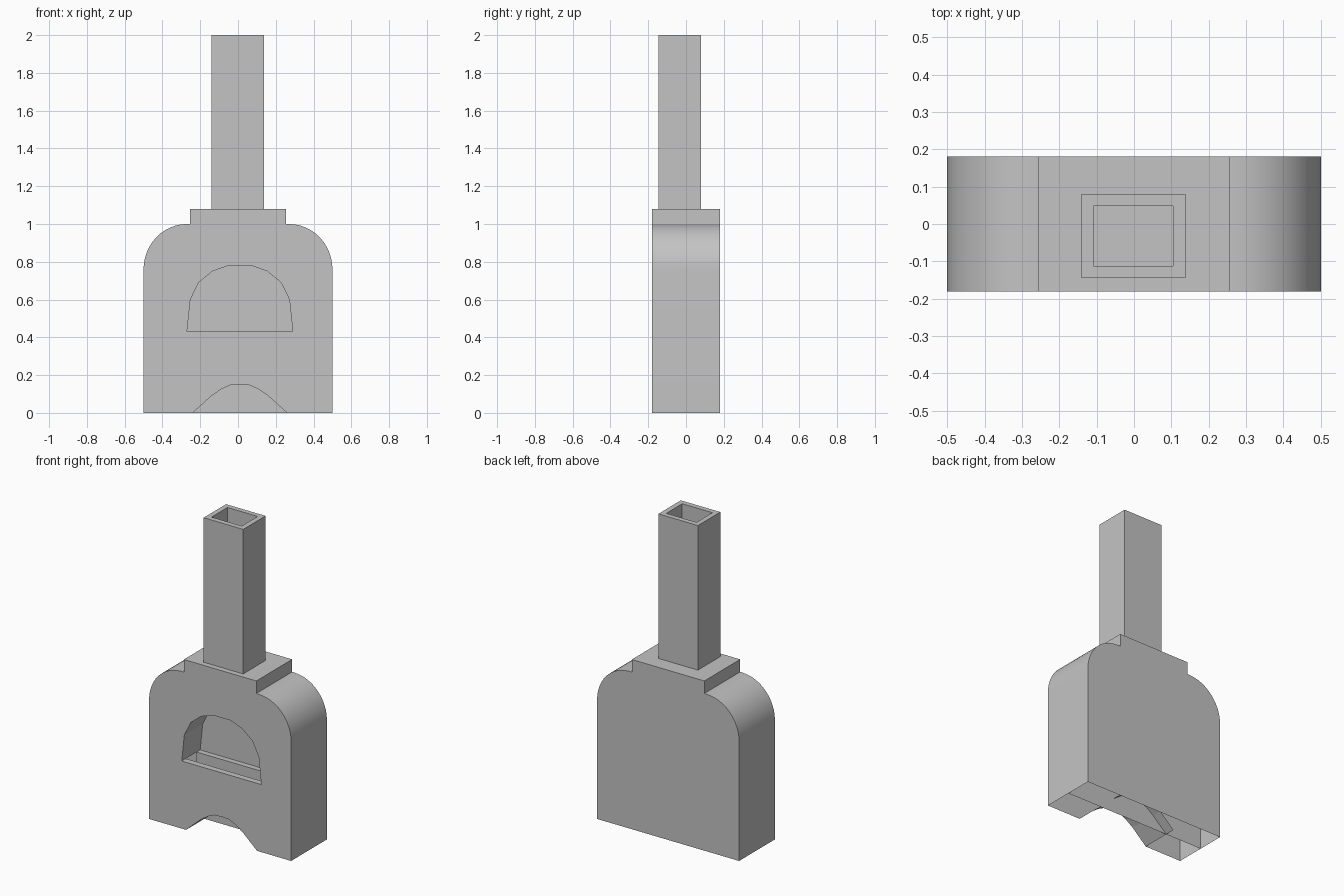
import bpy, bmesh
from math import radians, sin, cos, pi

cube = bpy.data.objects.get("Cube")
if cube:
    bpy.data.objects.remove(cube, do_unlink=True)

grey = bpy.data.materials.new("plain grey")
grey.use_nodes = True
COLOUR = (0.55, 0.55, 0.55, 1)
grey.diffuse_color = COLOUR
grey.node_tree.nodes["Principled BSDF"].inputs["Base Color"].default_value = COLOUR

FRONT, MIDDLE, BACK = -0.18, 0.005, 0.18


def finish(name, bm, smooth=False):
    mesh = bpy.data.meshes.new(name)
    bm.to_mesh(mesh)
    bm.free()
    obj = bpy.data.objects.new(name, mesh)
    bpy.context.collection.objects.link(obj)
    mesh.materials.append(grey)
    if smooth:
        bpy.ops.object.select_all(action='DESELECT')
        obj.select_set(True)
        bpy.context.view_layer.objects.active = obj
        bpy.ops.object.shade_smooth_by_angle(angle=radians(25))
    return obj


def verts_at(bm, points, y):
    return [bm.verts.new((x, y, z)) for x, z in points]


def fill(bm, loops, normal):
    """Fill an outline and its holes with flat faces."""
    edges = []
    for loop in loops:
        for a, b in zip(loop, loop[1:] + loop[:1]):
            edges.append(bm.edges.get((a, b)) or bm.edges.new((a, b)))
    bmesh.ops.triangle_fill(bm, edges=edges, normal=normal, use_beauty=True)


def strip(bm, a, b):
    """Join two rows of vertices with quads."""
    for i in range(len(a) - 1):
        bm.faces.new((a[i], a[i + 1], b[i + 1], b[i]))


def mirrored(half, centre=0.0):
    """Left-to-right row of points from its right half, listed upwards."""
    left = [(centre - x, z) for x, z in half]
    right = [(centre + x, z) for x, z in reversed(half) if x > 0]
    return left + right


# Outlines of the body, the oven mouth and the lower arch
shoulder = [(0.27 + 0.23 * cos(pi / 2 * i / 12), 0.76 + 0.24 * sin(pi / 2 * i / 12))
            for i in range(13)]
outline = mirrored([(0.5, 0)] + shoulder + [(0.255, 1.0), (0.255, 1.08)])
mouth = mirrored([(0.28, 0.43), (0.262, 0.6), (0.218, 0.69), (0.145, 0.75), (0.06, 0.78)], 0.01)
arch = mirrored([(0.25, 0), (0.15, 0.09), (0.1, 0.125), (0.05, 0.147), (0, 0.15)], 0.01)

# Body: thin shell, open underneath, with a pierced front
bm = bmesh.new()
front = verts_at(bm, outline, FRONT)
back = verts_at(bm, outline, BACK)
strip(bm, front, back)
notch = verts_at(bm, arch, FRONT)
fill(bm, [front + notch[::-1], verts_at(bm, mouth, FRONT)], (0, -1, 0))
fill(bm, [back], (0, 1, 0))
bmesh.ops.recalc_face_normals(bm, faces=bm.faces)
finish("body_shell", bm, smooth=True)

# Wall across the middle of the body
bm = bmesh.new()
fill(bm, [verts_at(bm, outline, MIDDLE)], (0, -1, 0))
finish("inner_wall", bm)

# Lining of the oven mouth and of the lower arch
for name, points, depth in (("mouth_lining", mouth, MIDDLE), ("arch_lining", arch, 0.07)):
    bm = bmesh.new()
    strip(bm, verts_at(bm, points, depth), verts_at(bm, points, FRONT))
    finish(name, bm)

# Front and rear ledges of the mouth floor, with a slot between
for name, y0, y1 in (("front_ledge", FRONT, -0.14), ("rear_ledge", -0.03, MIDDLE)):
    bm = bmesh.new()
    ends = (mouth[0], mouth[-1])
    strip(bm, verts_at(bm, ends, y0), verts_at(bm, ends, y1))
    finish(name, bm)

# Riser below the rear ledge
bm = bmesh.new()
bm.faces.new(verts_at(bm, [(-0.27, 0.2), (0.29, 0.2), (0.29, 0.43), (-0.27, 0.43)], -0.03))
finish("slot_riser", bm)

# Chimney: square tube with an open top
bm = bmesh.new()


def ring(x0, x1, y0, y1, z):
    corners = [(x0, y0), (x1, y0), (x1, y1), (x0, y1)]
    row = [bm.verts.new((x, y, z)) for x, y in corners]
    return row + row[:1]


outer = (-0.14, 0.138, -0.145, 0.08)
inner = (-0.108, 0.105, -0.112, 0.048)
rings = [ring(*outer, 1.08), ring(*outer, 2.0), ring(*inner, 2.0), ring(*inner, 1.08)]
for low, high in zip(rings, rings[1:]):
    strip(bm, low, high)
finish("chimney", bm)
